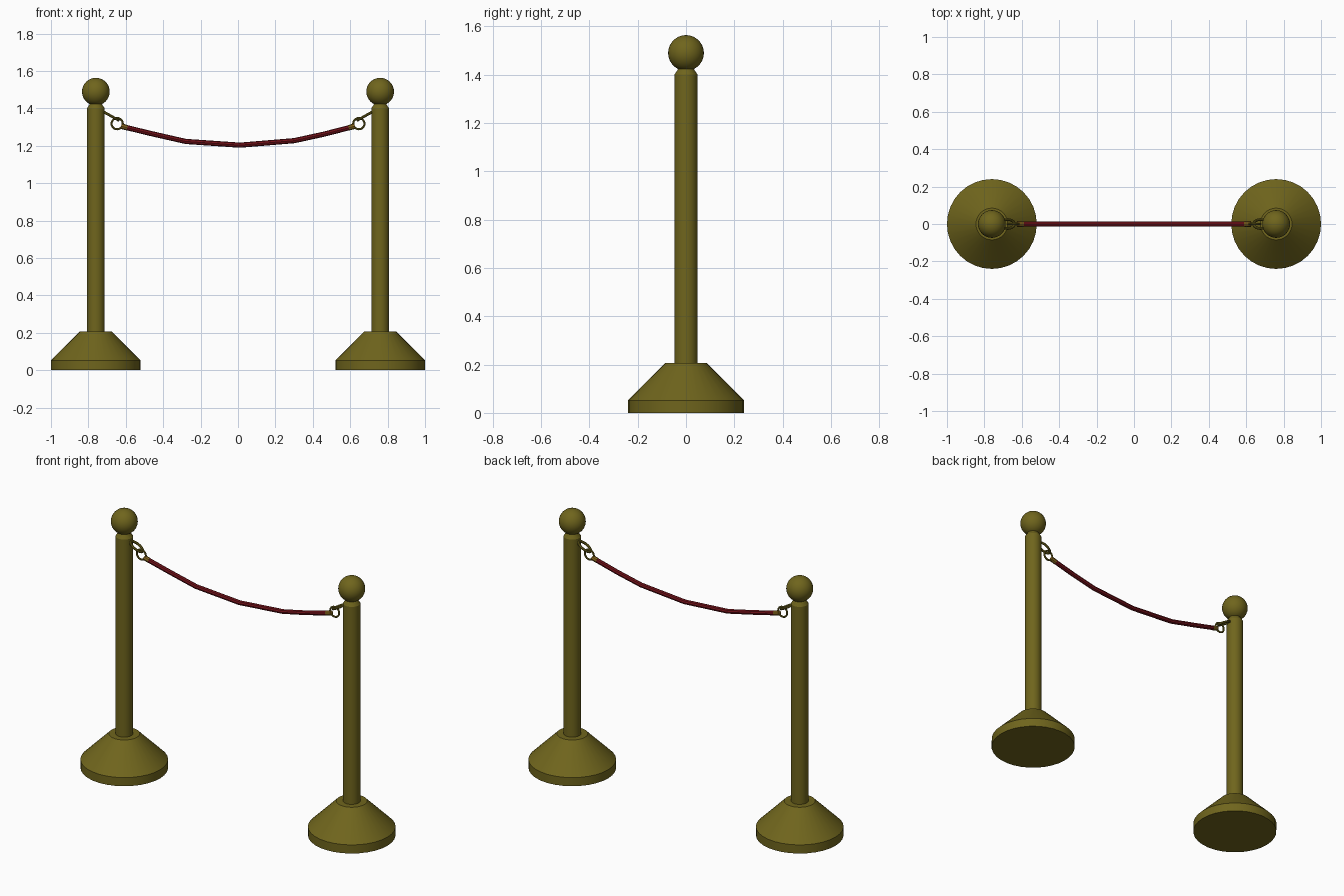
import bpy, bmesh, math
from mathutils import Vector, Matrix

if "Cube" in bpy.data.objects:
    bpy.data.objects.remove(bpy.data.objects["Cube"])


def material(name, rgb):
    m = bpy.data.materials.new(name)
    m.diffuse_color = (*rgb, 1)
    m.use_nodes = True
    m.node_tree.nodes["Principled BSDF"].inputs["Base Color"].default_value = m.diffuse_color
    return m


BRASS = material("brass", (0.16, 0.13, 0.012))
FERRULE = material("ferrule_brass", (0.24, 0.13, 0.012))
RED = material("red_rope", (0.17, 0.006, 0.010))


def finish(ob, name, mat):
    ob.name = name
    ob.data.name = name
    ob.data.materials.append(mat)
    bpy.ops.object.select_all(action='DESELECT')
    ob.select_set(True)
    bpy.context.view_layer.objects.active = ob
    bpy.ops.object.shade_smooth_by_angle(angle=math.radians(30))
    return ob


def lathe(name, profile, x, mat, sides=32):
    """Closed solid of revolution from (radius, z) points."""
    bm = bmesh.new()
    rings = []
    for r, z in profile:
        rings.append([bm.verts.new((x + r * math.cos(2 * math.pi * i / sides),
                                    r * math.sin(2 * math.pi * i / sides), z))
                      for i in range(sides)])
    for a, b in zip(rings, rings[1:]):
        for i in range(sides):
            j = (i + 1) % sides
            bm.faces.new((a[i], a[j], b[j], b[i]))
    bm.faces.new(rings[0][::-1])
    bm.faces.new(rings[-1])
    me = bpy.data.meshes.new(name)
    bm.to_mesh(me)
    bm.free()
    ob = bpy.data.objects.new(name, me)
    bpy.context.collection.objects.link(ob)
    return finish(ob, name, mat)


def tube(name, points, radius, mat, closed=False, res=2):
    """Round tube along a path, converted to a mesh."""
    cu = bpy.data.curves.new(name, 'CURVE')
    cu.dimensions = '3D'
    cu.bevel_depth = radius
    cu.bevel_resolution = res
    cu.use_fill_caps = True
    sp = cu.splines.new('POLY')
    sp.points.add(len(points) - 1)
    for p, co in zip(sp.points, points):
        p.co = (*co, 1)
    sp.use_cyclic_u = closed
    ob = bpy.data.objects.new(name, cu)
    bpy.context.collection.objects.link(ob)
    bpy.ops.object.select_all(action='DESELECT')
    ob.select_set(True)
    bpy.context.view_layer.objects.active = ob
    bpy.ops.object.convert(target='MESH')
    return finish(bpy.context.view_layer.objects.active, name, mat)


def loop(name, center, u, v, a, b, radius):
    """Elliptical ring spanned by the directions u and v."""
    c, u, v = Vector(center), Vector(u).normalized(), Vector(v).normalized()
    pts = [c + u * a * math.cos(t) + v * b * math.sin(t)
           for t in (2 * math.pi * i / 24 for i in range(24))]
    return tube(name, pts, radius, BRASS, closed=True)


for side, s in (("left", -1), ("right", 1)):
    x = 0.76 * s
    # weighted base, pole with chamfered top, ball finial
    lathe(side + "_base", [(0.24, 0), (0.24, 0.052), (0.085, 0.207)], x, BRASS)
    lathe(side + "_pole", [(0.0475, 0.15), (0.0475, 1.40), (0.03, 1.427)], x, BRASS)
    bpy.ops.mesh.primitive_uv_sphere_add(segments=32, ring_count=16, radius=0.074,
                                         location=(x, 0, 1.489))
    finish(bpy.context.object, side + "_ball", BRASS)
    # link fixed to the pole and ring hanging from it
    loop(side + "_link", (0.677 * s, 0, 1.358), (s, 0, 0.56), (0, 1, 0), 0.043, 0.024, 0.0075)
    loop(side + "_ring", (0.646 * s, 0, 1.318), (1, 0, 0), (0, 0, 1), 0.03, 0.03, 0.0055)
    # rope end cap
    tube(side + "_ferrule", [(0.625 * s, 0, 1.305), (0.592 * s, 0, 1.296)], 0.0148, FERRULE)

# sagging rope
rope = [(-0.60, 1.298), (-0.46, 1.264), (-0.28, 1.223), (0.01, 1.203),
        (0.30, 1.227), (0.46, 1.262), (0.60, 1.298)]
tube("rope", [(px, 0, pz) for px, pz in rope], 0.0138, RED)
